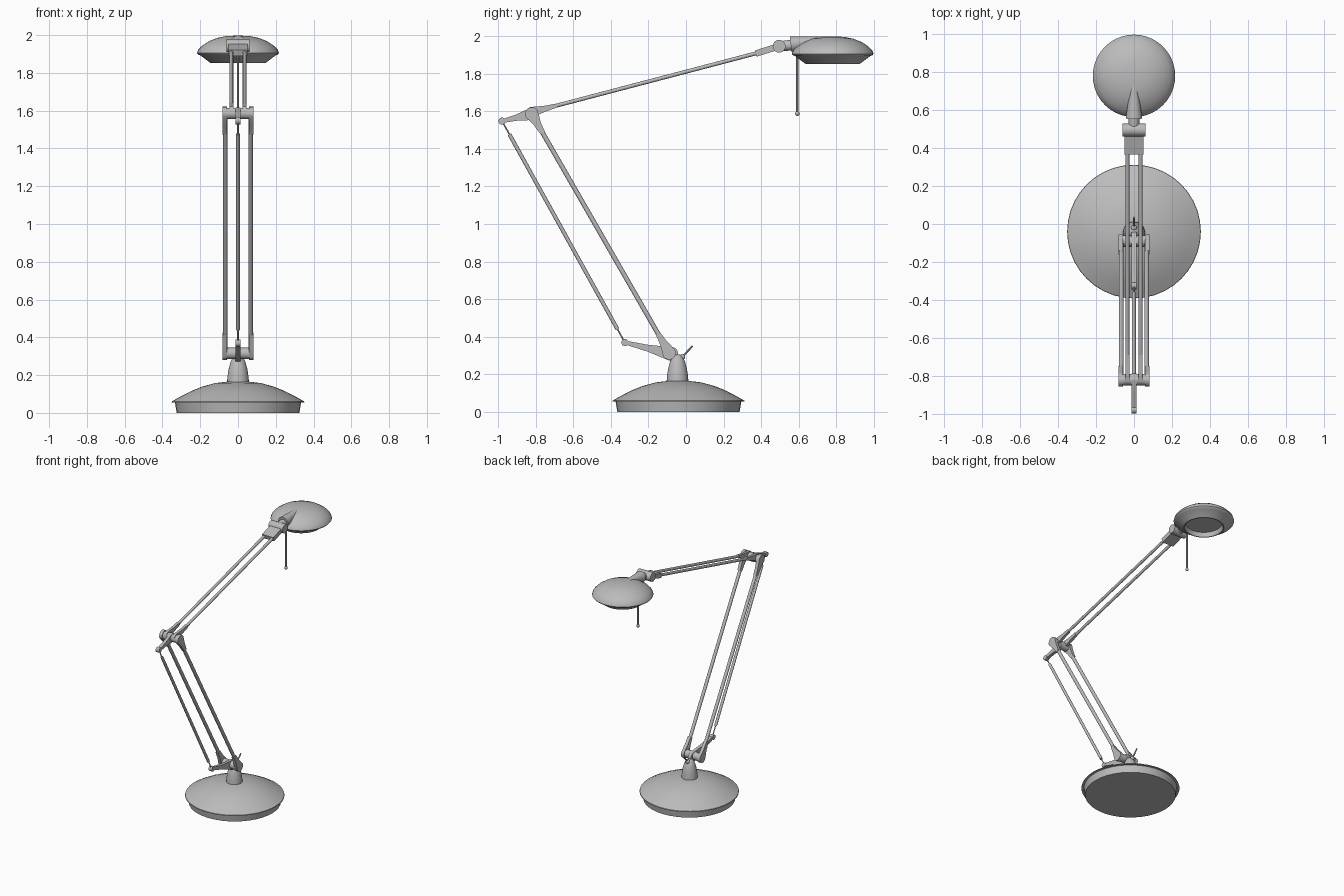
import bpy, bmesh, math
from mathutils import Vector, Matrix

cube = bpy.data.objects.get("Cube")
if cube:
    bpy.data.objects.remove(cube, do_unlink=True)

grey = bpy.data.materials.new("satin grey")
grey.use_nodes = True
grey.diffuse_color = (0.5, 0.5, 0.5, 1)
grey.node_tree.nodes["Principled BSDF"].inputs["Base Color"].default_value = (0.5, 0.5, 0.5, 1)


def finish(name, bm, smooth=True):
    bmesh.ops.recalc_face_normals(bm, faces=bm.faces)
    mesh = bpy.data.meshes.new(name)
    bm.to_mesh(mesh)
    bm.free()
    obj = bpy.data.objects.new(name, mesh)
    bpy.context.collection.objects.link(obj)
    mesh.materials.append(grey)
    if smooth:
        bpy.ops.object.select_all(action='DESELECT')
        obj.select_set(True)
        bpy.context.view_layer.objects.active = obj
        bpy.ops.object.shade_smooth_by_angle(angle=math.radians(35))
    return obj


def lathe(name, profile, y, steps=40):
    """Spin a (radius, z) profile round a vertical axis at the given y."""
    bm = bmesh.new()
    verts = [bm.verts.new((r, y, z)) for r, z in profile]
    edges = [bm.edges.new(pair) for pair in zip(verts, verts[1:])]
    bmesh.ops.spin(bm, geom=verts + edges, cent=(0, y, 0), axis=(0, 0, 1),
                   angle=math.tau, steps=steps, use_duplicate=False)
    bmesh.ops.remove_doubles(bm, verts=bm.verts, dist=0.0005)
    return finish(name, bm)


def rod(name, a, b, r1, r2=None, sides=16):
    a, b = Vector(a), Vector(b)
    d = b - a
    bm = bmesh.new()
    m = Matrix.Translation((a + b) / 2) @ d.to_track_quat('Z', 'Y').to_matrix().to_4x4()
    bmesh.ops.create_cone(bm, cap_ends=True, segments=sides, radius1=r1,
                          radius2=r1 if r2 is None else r2, depth=d.length, matrix=m)
    return finish(name, bm)


def ball(name, p, r):
    bm = bmesh.new()
    bmesh.ops.create_uvsphere(bm, u_segments=16, v_segments=10, radius=r,
                              matrix=Matrix.Translation(p))
    return finish(name, bm)


def plate(name, outline, x, half):
    """Extrude a (y, z) outline across x."""
    bm = bmesh.new()
    face = bm.faces.new([bm.verts.new((x - half, y, z)) for y, z in outline])
    out = bmesh.ops.extrude_face_region(bm, geom=[face])
    moved = [v for v in out["geom"] if isinstance(v, bmesh.types.BMVert)]
    bmesh.ops.translate(bm, vec=(2 * half, 0, 0), verts=moved)
    return finish(name, bm)


def flare(name, a, b, wide, thin, x, half):
    """Lug that is round at a and tapers to a narrow end at b."""
    a, b = Vector(a), Vector(b)
    d = (b - a).normalized()
    n = Vector((-d.y, d.x))
    turns = [math.pi * i / 10 for i in range(11)]
    pts = [a + wide * (n * math.cos(t) - d * math.sin(t)) for t in turns]
    pts += [a.lerp(b, 0.5) - n * (wide * 0.3 + thin * 0.7), b - n * thin,
            b + n * thin, a.lerp(b, 0.5) + n * (wide * 0.3 + thin * 0.7)]
    return plate(name, pts, x, half)


# Joint positions in the (y, z) plane
shoulder = Vector((-0.09, 0.315))
elbow = Vector((-0.82, 1.585))
wrist = Vector((0.495, 1.945))
low_pin = Vector((-0.325, 0.37))
high_pin = Vector((-0.978, 1.547))


def at(x, p):
    return (x, p.x, p.y)


# Base and neck
base_y = -0.04
lathe("base", [(0, 0), (0.325, 0), (0.334, 0.055), (0.352, 0.055), (0.35, 0.061),
               (0.295, 0.092), (0.245, 0.117), (0.19, 0.139), (0.12, 0.158),
               (0.06, 0.165), (0, 0.166)], base_y)
lathe("neck", [(0.058, 0.16), (0.056, 0.19), (0.05, 0.23), (0.04, 0.268),
               (0.026, 0.296), (0.012, 0.306), (0, 0.308)], base_y - 0.005, 24)

# Clamp lever on the neck
ball("lever_pivot", (0, -0.02, 0.293), 0.016)
rod("lever", (0, -0.02, 0.293), (0, 0.035, 0.352), 0.005, sides=8)

# Shoulder and elbow barrels
for name, p, r in (("shoulder_barrel", shoulder, 0.03), ("elbow_barrel", elbow, 0.03)):
    rod(name, at(-0.075, p), at(0.075, p), r, sides=24)

# Paired arm rods with flared lugs
lower_dir = (elbow - shoulder).normalized()
upper_start = elbow + Vector((0, 0.01))
upper_end = Vector((0.39, 1.912))
upper_dir = (upper_end - upper_start).normalized()
for side, s in (("left", 1), ("right", -1)):
    rod(side + "_lower_arm", at(s * 0.067, shoulder), at(s * 0.067, elbow), 0.0125)
    flare(side + "_shoulder_lug", shoulder, shoulder + lower_dir * 0.12, 0.036, 0.013,
          s * 0.069, 0.012)
    flare(side + "_elbow_lug", elbow, elbow - lower_dir * 0.12, 0.036, 0.013,
          s * 0.069, 0.012)
    rod(side + "_upper_arm", at(s * 0.035, upper_start), at(s * 0.035, upper_end), 0.0105)
    flare(side + "_upper_arm_lug", upper_start, upper_start + upper_dir * 0.14, 0.028,
          0.0105, s * 0.035, 0.0105)

# Parallel linkage: short cranks, pins, thin wire and thicker middle rod
flare("lower_crank", shoulder + Vector((0.012, -0.006)), low_pin, 0.037, 0.01, 0, 0.012)
flare("upper_crank", elbow, high_pin, 0.033, 0.01, 0, 0.012)
for name, p in (("lower_pin", low_pin), ("upper_pin", high_pin)):
    rod(name, at(-0.014, p), at(0.014, p), 0.019)
rod("link_wire", at(0, low_pin), at(0, high_pin), 0.004, sides=8)
rod("link_rod", at(0, low_pin.lerp(high_pin, 0.06)),
    at(0, low_pin.lerp(high_pin, 0.94)), 0.0105)

# Wrist clamp and tilt joint
along = (wrist - upper_end).normalized()
across = Vector((-along.y, along.x)) * 0.017
start = wrist - along * 0.13
plate("wrist_clamp", [start - across, wrist - across, wrist + across, start + across],
      0, 0.049)
rod("wrist_barrel", at(-0.061, wrist), at(0.061, wrist), 0.034, sides=24)
rod("head_stem", at(0, wrist), (0, 0.58, 1.953), 0.026, 0.03, sides=20)

# Lamp head: shell, recessed underside, rear fairing
lathe("lamp_head", [(0, 1.998), (0.06, 1.995), (0.11, 1.985), (0.155, 1.967),
                    (0.19, 1.944), (0.211, 1.922), (0.217, 1.905), (0.211, 1.897),
                    (0.2, 1.893), (0.145, 1.852), (0.138, 1.852), (0.128, 1.885),
                    (0, 1.885)], 0.78)
rod("head_fairing", (0, 0.557, 1.955), (0, 0.79, 1.985), 0.043, 0.011, sides=24)

# Grab handle hanging under the head
rod("handle_rod", (0, 0.592, 1.91), (0, 0.592, 1.59), 0.006, sides=10)
ball("handle_knob", (0, 0.592, 1.587), 0.012)
